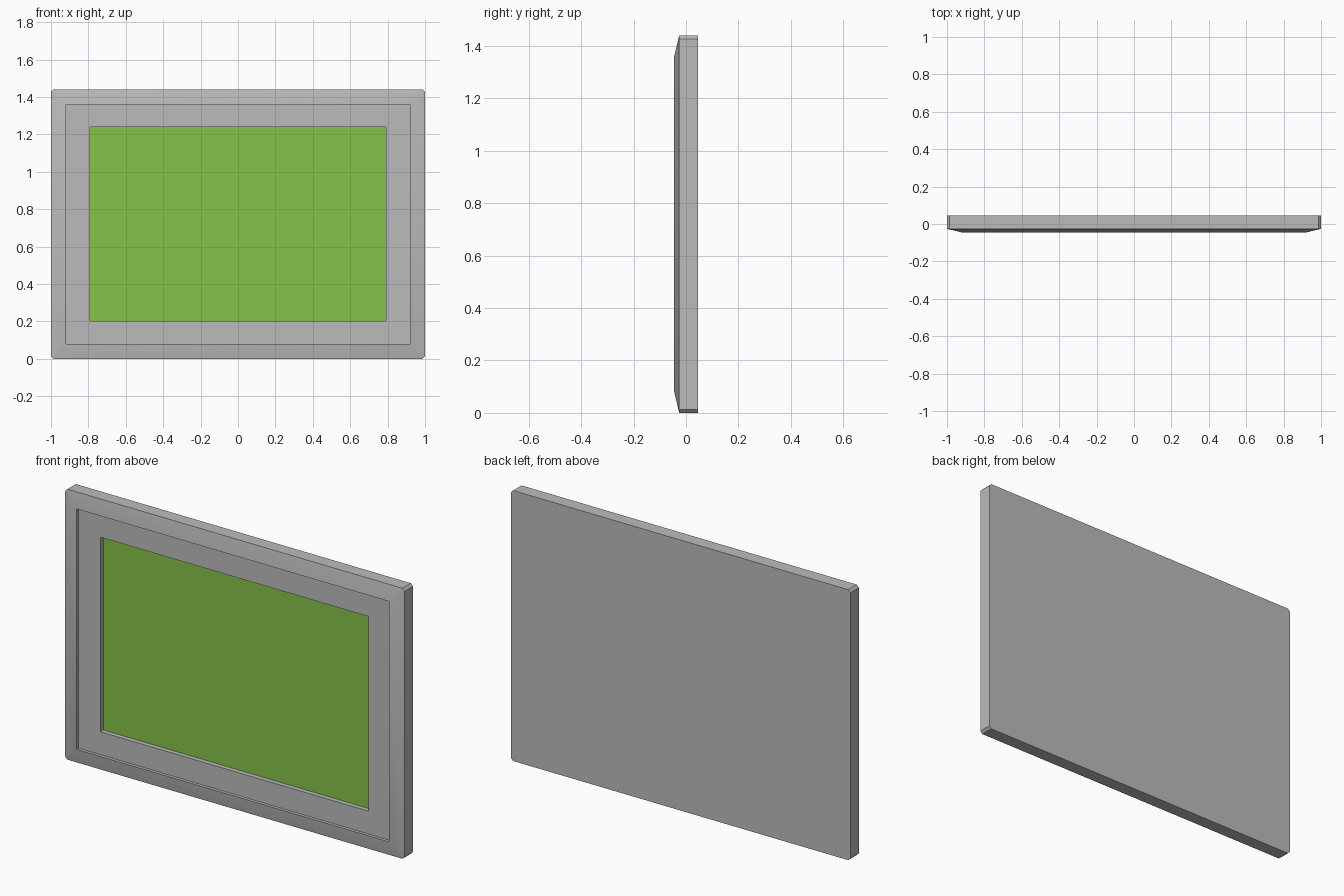
import bpy
import bmesh

cube = bpy.data.objects.get("Cube")
if cube:
    bpy.data.objects.remove(cube, do_unlink=True)

MID_Z = 0.72


def make_material(name, color):
    mat = bpy.data.materials.new(name)
    mat.use_nodes = True
    mat.diffuse_color = color
    mat.node_tree.nodes["Principled BSDF"].inputs["Base Color"].default_value = color
    return mat


def outline(bm, half_w, half_h, y, cut=0.0):
    """Rectangle loop with chamfered corners, facing the front."""
    points = []
    for sx, sz in ((1, 1), (-1, 1), (-1, -1), (1, -1)):
        pair = [(sx * half_w, sz * (half_h - cut)), (sx * (half_w - cut), sz * half_h)]
        points += pair if sx * sz > 0 else pair[::-1]
    return [bm.verts.new((x, y, MID_Z + z)) for x, z in points]


def loft(name, loops, material, cap_start=False, cap_end=False):
    """Bridge successive rectangle loops into one object."""
    bm = bmesh.new()
    rings = [outline(bm, *loop) for loop in loops]
    for a, b in zip(rings, rings[1:]):
        for i in range(len(a)):
            j = (i + 1) % len(a)
            bm.faces.new((a[i], a[j], b[j], b[i]))
    if cap_start:
        bm.faces.new(rings[0])
    if cap_end:
        bm.faces.new(rings[-1])
    # Square corners collapse to single points
    bmesh.ops.remove_doubles(bm, verts=bm.verts, dist=0.0001)
    bmesh.ops.recalc_face_normals(bm, faces=bm.faces)
    bm.normal_update()
    front = max(bm.faces, key=lambda f: abs(f.normal.y) * f.calc_area())
    wants_front = not cap_start
    if (front.normal.y < 0) != wants_front:
        bmesh.ops.reverse_faces(bm, faces=bm.faces)
    mesh = bpy.data.meshes.new(name)
    bm.to_mesh(mesh)
    bm.free()
    mesh.materials.append(material)
    obj = bpy.data.objects.new(name, mesh)
    bpy.context.collection.objects.link(obj)
    bpy.ops.object.select_all(action="DESELECT")
    obj.select_set(True)
    bpy.context.view_layer.objects.active = obj
    bpy.ops.object.shade_smooth_by_angle(angle=0.5)
    return obj


grey = make_material("frame grey", (0.5, 0.5, 0.5, 1))
green = make_material("picture green", (0.235, 0.54, 0.068, 1))

BACK, EDGE, FRONT, MAT, PICTURE = 0.045, -0.026, -0.045, -0.029, -0.004

# Outer frame: flat back, straight sides, sloped bevel and inner lip
loft("frame", [
    (1.0, 0.72, BACK, 0.013),
    (1.0, 0.72, EDGE, 0.013),
    (0.92, 0.64, FRONT),
    (0.92, 0.64, MAT),
], grey, cap_start=True)

# Recessed border with the wall of the picture opening
loft("mat_border", [
    (0.92, 0.64, MAT),
    (0.79, 0.518, MAT),
    (0.79, 0.518, PICTURE),
], grey)

# Flat coloured panel at the bottom of the opening
loft("picture_panel", [(0.79, 0.518, PICTURE)], green, cap_end=True)
